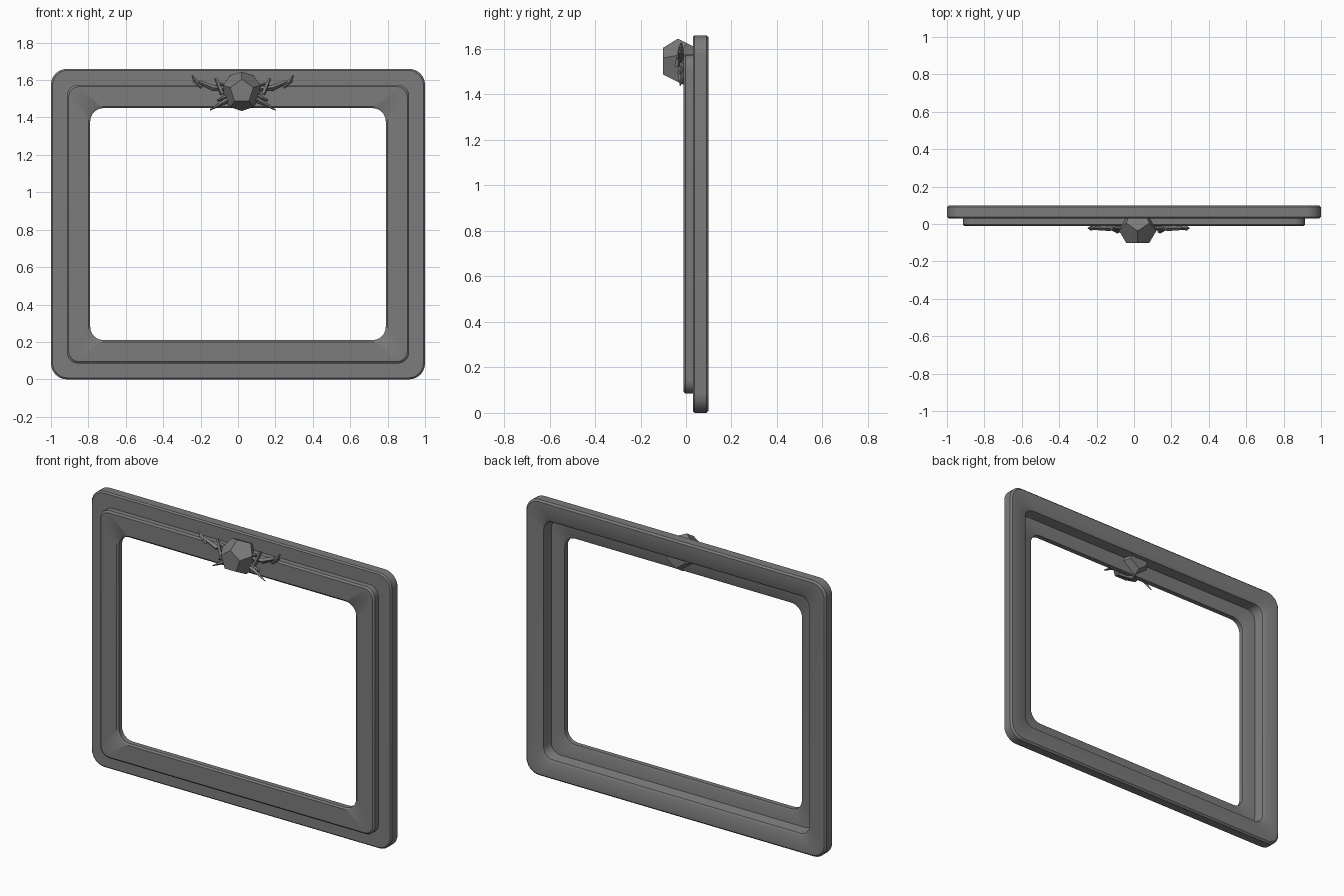
import bpy, bmesh, math
from mathutils import Vector

cube = bpy.data.objects.get("Cube")
if cube:
    bpy.data.objects.remove(cube)

WIDTH, HEIGHT = 2.0, 1.66
grey = bpy.data.materials.new("stone_grey")
grey.use_nodes = True
colour = (0.2, 0.2, 0.2, 1)
grey.diffuse_color = colour
grey.node_tree.nodes["Principled BSDF"].inputs["Base Color"].default_value = colour


def finish(name, bm, smooth=False):
    bmesh.ops.recalc_face_normals(bm, faces=bm.faces)
    mesh = bpy.data.meshes.new(name)
    bm.to_mesh(mesh)
    bm.free()
    mesh.materials.append(grey)
    obj = bpy.data.objects.new(name, mesh)
    bpy.context.collection.objects.link(obj)
    if smooth:
        bpy.ops.object.select_all(action='DESELECT')
        obj.select_set(True)
        bpy.context.view_layer.objects.active = obj
        bpy.ops.object.shade_smooth_by_angle(angle=math.radians(35))
    return obj


def rounded_ring(bm, inset, y, radius, steps=6):
    """Rounded rectangle in the xz plane, inset from the outer edge."""
    hx, hz = WIDTH / 2 - inset - radius, HEIGHT / 2 - inset - radius
    verts = []
    for corner, (sx, sz) in enumerate([(1, 1), (-1, 1), (-1, -1), (1, -1)]):
        for i in range(steps + 1):
            a = math.pi / 2 * (corner + i / steps)
            verts.append(bm.verts.new((sx * hx + radius * math.cos(a), y,
                                       HEIGHT / 2 + sz * hz + radius * math.sin(a))))
    return verts


def moulding(name, profile):
    """Sweep a closed (inset, y, corner radius) profile around the frame."""
    bm = bmesh.new()
    rings = [rounded_ring(bm, *p) for p in profile]
    for a, b in zip(rings, rings[1:] + rings[:1]):
        for i in range(len(a)):
            j = (i + 1) % len(a)
            bm.faces.new((a[i], a[j], b[j], b[i]))
    return finish(name, bm, smooth=True)


# Outer frame with a rebate at the back
moulding("outer_frame", [
    (0.008, 0.03, 0.08), (0, 0.038, 0.085), (0, 0.09, 0.085), (0.01, 0.1, 0.08),
    (0.1, 0.1, 0.06), (0.115, 0.09, 0.06), (0.125, 0.03, 0.06)])

# Raised front moulding around the opening
moulding("front_moulding", [
    (0.085, 0.031, 0.06), (0.085, -0.003, 0.06), (0.095, -0.012, 0.055),
    (0.2, -0.012, 0.075), (0.21, -0.004, 0.07), (0.21, 0.025, 0.07),
    (0.2, 0.031, 0.07)])

# Dodecahedron boss: two small pentagons and two wide ones
R = 0.107
bm = bmesh.new()
for radius, depth, turn in [(0.607, 0.795, 0), (0.982, 0.188, 0),
                            (0.982, -0.188, 36), (0.607, -0.795, 36)]:
    for i in range(5):
        a = math.radians(90 + turn + 72 * i)
        bm.verts.new((0.02 + R * radius * math.cos(a), -0.016 - R * depth,
                      1.54 + R * radius * math.sin(a)))
bmesh.ops.convex_hull(bm, input=bm.verts)
bmesh.ops.dissolve_limit(bm, angle_limit=0.05, verts=bm.verts, edges=bm.edges)
finish("faceted_boss", bm)


def limb(bm, start, end, r1, r2):
    """Tapered four-sided bar between two points."""
    a, b = Vector(start), Vector(end)
    made = bmesh.ops.create_cone(bm, cap_ends=True, segments=4, radius1=r1,
                                 radius2=r2, depth=(b - a).length)
    rot = (b - a).to_track_quat('Z', 'Y').to_matrix()
    for v in made["verts"]:
        v.co = rot @ v.co + (a + b) / 2


# Jointed arms and pointed legs, mirrored about the boss
for side, s in (("left", 1), ("right", -1)):
    def at(x, z, y=-0.022):
        return (0.025 + s * x, y, z)

    bm = bmesh.new()
    limb(bm, at(0.06, 1.55), at(0.16, 1.56), 0.012, 0.014)
    limb(bm, at(0.15, 1.555), at(0.235, 1.59), 0.016, 0.01)
    limb(bm, at(0.08, 1.57), at(0.135, 1.585), 0.009, 0.007)
    limb(bm, at(0.11, 1.525, -0.04), at(0.145, 1.61, -0.025), 0.012, 0.008)
    limb(bm, at(0.22, 1.56), at(0.26, 1.6), 0.007, 0.012)
    limb(bm, at(0.25, 1.59), at(0.27, 1.625), 0.014, 0.004)
    finish(side + "_arm", bm)

    bm = bmesh.new()
    limb(bm, at(0.06, 1.505, -0.02), at(0.175, 1.44, -0.025), 0.018, 0.003)
    limb(bm, at(0.06, 1.525, -0.02), at(0.135, 1.49, -0.025), 0.015, 0.004)
    finish(side + "_leg", bm)
